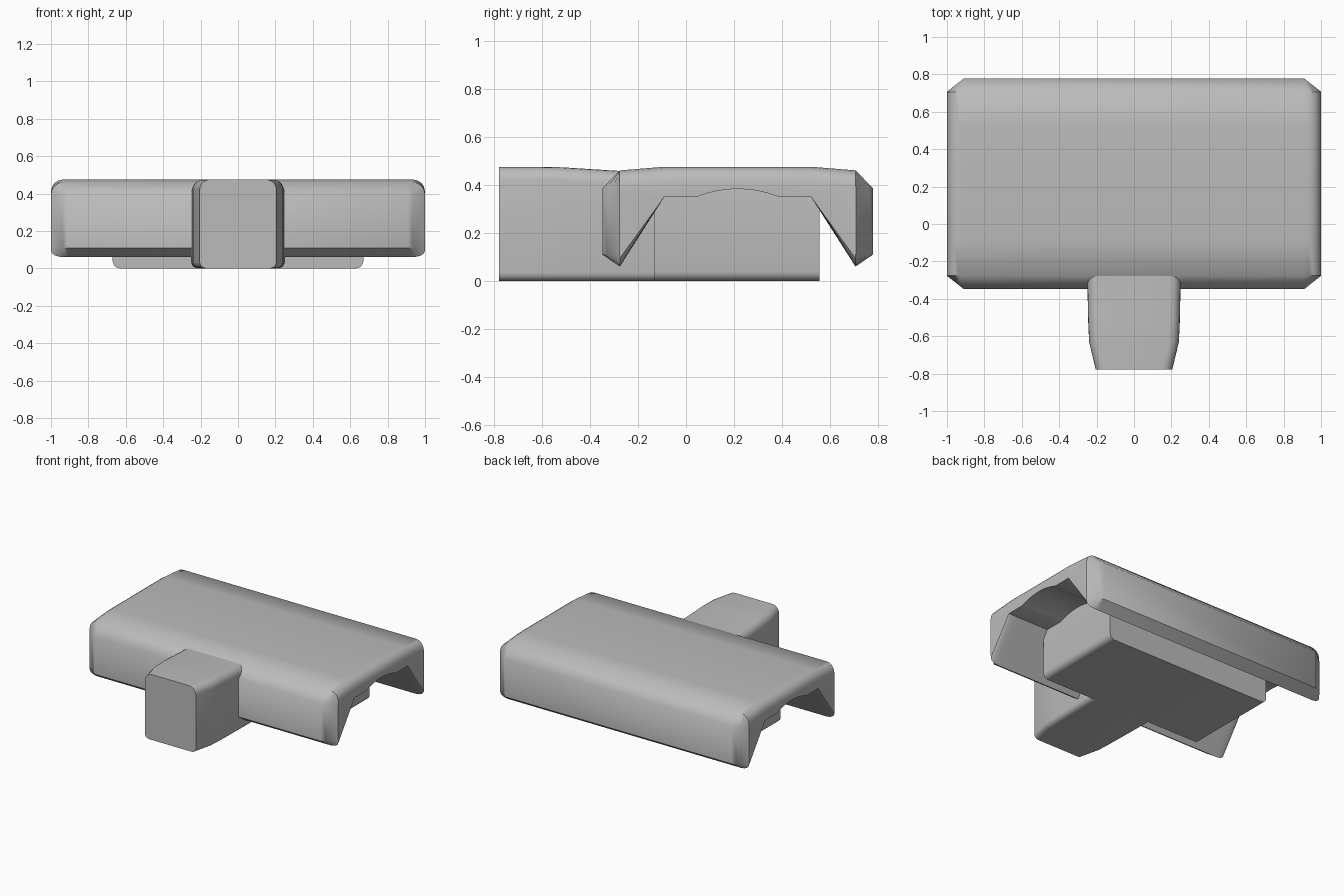
import bpy, bmesh, math

cube = bpy.data.objects.get("Cube")
if cube:
    bpy.data.objects.remove(cube)

# One plain grey material
grey = bpy.data.materials.new("light grey")
grey.use_nodes = True
COLOUR = (0.5, 0.5, 0.5, 1)
grey.diffuse_color = COLOUR
grey.node_tree.nodes["Principled BSDF"].inputs["Base Color"].default_value = COLOUR


def loft(name, sections, angle=50):
    """Skin a closed solid through matching rings of points."""
    bm = bmesh.new()
    rings = [[bm.verts.new(p) for p in s] for s in sections]
    for a, b in zip(rings, rings[1:]):
        for i in range(len(a)):
            j = (i + 1) % len(a)
            bm.faces.new((a[i], a[j], b[j], b[i]))
    bm.faces.new(rings[0])
    bm.faces.new(rings[-1])
    bmesh.ops.recalc_face_normals(bm, faces=bm.faces)
    mesh = bpy.data.meshes.new(name)
    bm.to_mesh(mesh)
    bm.free()
    mesh.materials.append(grey)
    ob = bpy.data.objects.new(name, mesh)
    bpy.context.collection.objects.link(ob)
    bpy.ops.object.select_all(action="DESELECT")
    ob.select_set(True)
    bpy.context.view_layer.objects.active = ob
    bpy.ops.object.shade_smooth_by_angle(angle=math.radians(angle))
    return ob


def rounded_section(y, half, top, r_top, r_bottom, steps=5):
    """Upright rounded rectangle in the x-z plane."""
    pts = []
    corners = [(1, 1, r_top), (-1, 1, r_top), (-1, -1, r_bottom), (1, -1, r_bottom)]
    for k, (sx, sz, r) in enumerate(corners):
        cx = sx * (half - r)
        cz = top - r if sz > 0 else r
        for i in range(steps + 1):
            a = math.pi / 2 * (k + i / steps)
            pts.append((cx + r * math.cos(a), y, cz + r * math.sin(a)))
    return pts


# Cover: channel profile with hanging wedge sides, tapered and rounded at its ends
MID = 0.215


def cover_section(x, inset, drop, lift):
    half = [(0.49, 0.06 + lift), (0.563 - inset, 0.11 + lift * 0.5),
            (0.563 - inset, 0.385 - drop * 0.3), (0.491, 0.46 - drop),
            (0.305, 0.475 - drop)]
    arch = [(0.17 * math.cos(math.pi * i / 12),
             0.35 + 0.033 * math.sin(math.pi * i / 12) ** 2) for i in range(13)]
    right = half
    left = [(-y, z) for y, z in reversed(half)]
    under = [(-0.305, 0.35)] + [(y, z) for y, z in reversed(arch)] + [(0.305, 0.35)]
    return [(x, MID + y, z) for y, z in right + left + under]


ends = []
for d in (0, 0.006, 0.02, 0.04, 0.065, 0.09):
    k = max(0, 1 - d / 0.065)
    curve = 1 - math.sqrt(1 - k * k)
    ends.append((1 - d, 0.071 * (1 - d / 0.09), 0.065 * curve, 0.035 * curve))
stations = [(-x, i, t, l) for x, i, t, l in ends] + ends[::-1]
loft("cover", [cover_section(*s) for s in stations])

# Inner block seated under the cover
loft("inner_block", [rounded_section(y, 0.67, 0.41, 0.02, 0.04) for y in (-0.13, 0.555)])

# Front stem, slightly tapered toward its tip
stem = [(-0.777, 0.205, 0.475), (-0.63, 0.24, 0.475), (-0.52, 0.245, 0.473),
        (-0.28, 0.25, 0.458), (-0.12, 0.25, 0.458)]
loft("front_stem", [rounded_section(y, h, t, 0.055, 0.035) for y, h, t in stem])
